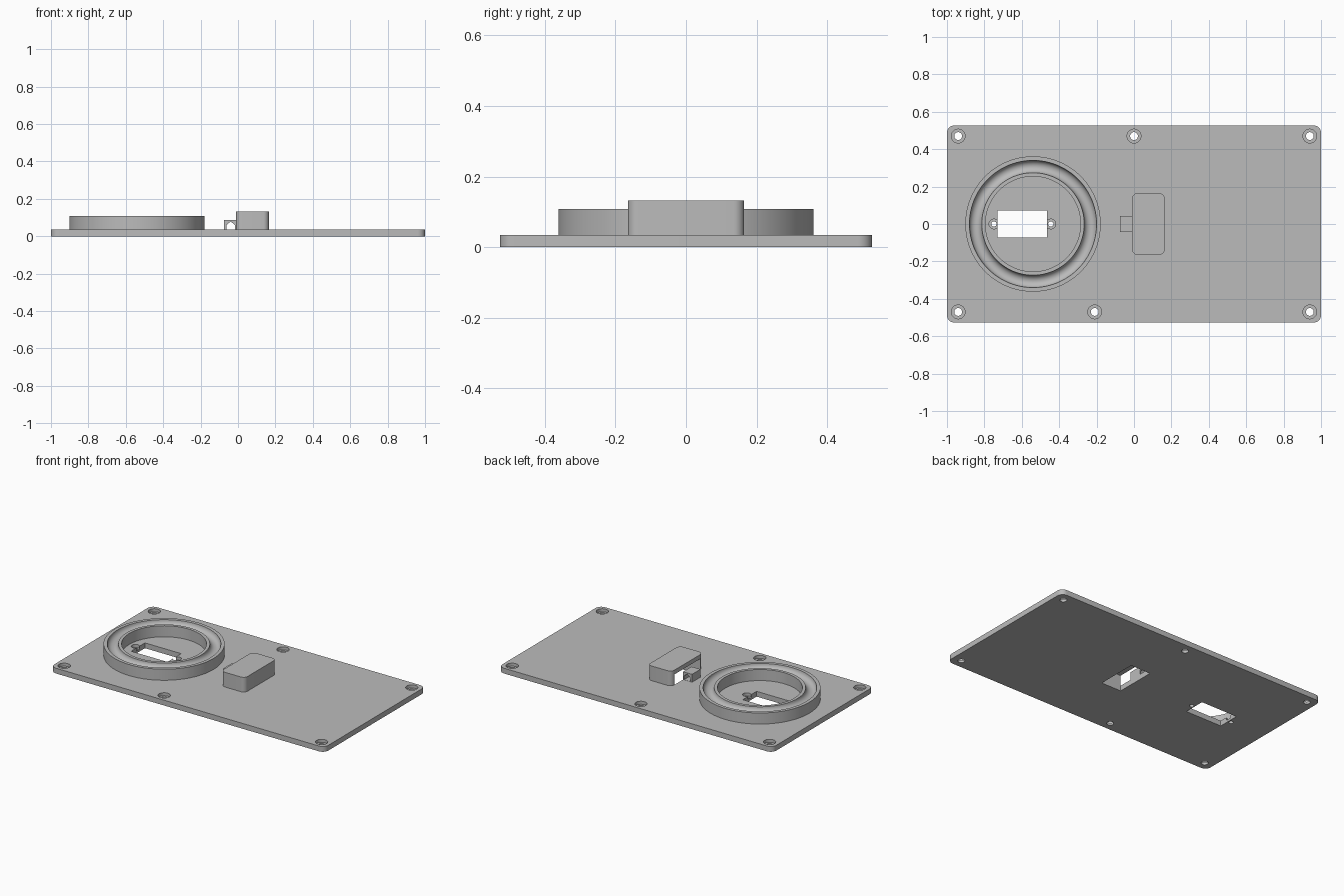
import bpy, bmesh, math
from mathutils import Matrix

cube = bpy.data.objects.get("Cube")
if cube:
    bpy.data.objects.remove(cube, do_unlink=True)

grey = bpy.data.materials.new("plain grey")
grey.use_nodes = True
GREY = (0.5, 0.5, 0.5, 1)
grey.diffuse_color = GREY
grey.node_tree.nodes["Principled BSDF"].inputs["Base Color"].default_value = GREY


def make(name, bm):
    bmesh.ops.recalc_face_normals(bm, faces=bm.faces)
    mesh = bpy.data.meshes.new(name)
    bm.to_mesh(mesh)
    bm.free()
    mesh.materials.append(grey)
    obj = bpy.data.objects.new(name, mesh)
    bpy.context.collection.objects.link(obj)
    return obj


def prism(name, outline, low, high, along="z"):
    """Extrude an outline from low to high, along z or along y."""
    bm = bmesh.new()
    place = (lambda a, b, h: (a, b, h)) if along == "z" else (lambda a, b, h: (a, h, b))
    face = bm.faces.new([bm.verts.new(place(a, b, low)) for a, b in outline])
    grown = bmesh.ops.extrude_face_region(bm, geom=[face])["geom"]
    shift = place(0, 0, high - low)
    bmesh.ops.translate(bm, vec=shift, verts=[g for g in grown if isinstance(g, bmesh.types.BMVert)])
    return make(name, bm)


def rectangle(x0, x1, y0, y1, radius=0, steps=8):
    if not radius:
        return [(x0, y0), (x1, y0), (x1, y1), (x0, y1)]
    centres = [(x1 - radius, y1 - radius), (x0 + radius, y1 - radius),
               (x0 + radius, y0 + radius), (x1 - radius, y0 + radius)]
    points = []
    for quarter, (cx, cy) in enumerate(centres):
        for i in range(steps + 1):
            a = (quarter + i / steps) * math.pi / 2
            points.append((cx + radius * math.cos(a), cy + radius * math.sin(a)))
    return points


def circle(cx, cy, radius, steps=32):
    angles = [2 * math.pi * i / steps for i in range(steps)]
    return [(cx + radius * math.cos(a), cy + radius * math.sin(a)) for a in angles]


def activate(obj):
    bpy.ops.object.select_all(action="DESELECT")
    obj.select_set(True)
    bpy.context.view_layer.objects.active = obj


def cut(obj, cutter):
    mod = obj.modifiers.new("cut", "BOOLEAN")
    mod.operation = "DIFFERENCE"
    mod.solver = "EXACT"
    mod.object = cutter
    activate(obj)
    bpy.ops.object.modifier_apply(modifier=mod.name)
    bpy.data.objects.remove(cutter, do_unlink=True)


def smooth(obj):
    activate(obj)
    bpy.ops.object.shade_smooth_by_angle(angle=math.radians(30))


TOP = 0.035
RING_X = -0.54

# Base plate with counterbored screw holes
plate = prism("base_plate", rectangle(-1, 1, -0.527, 0.527, 0.04), 0, TOP)


def screw_hole(x, y, head, shaft, seat):
    cut(plate, prism("head_cutter", circle(x, y, head), seat, 0.1))
    cut(plate, prism("shaft_cutter", circle(x, y, shaft), -0.1, 0.1))


for x, y in [(-0.94, 0.47), (0, 0.47), (0.94, 0.47), (-0.94, -0.47), (-0.21, -0.47), (0.94, -0.47)]:
    screw_hole(x, y, 0.037, 0.021, 0.015)

# Socket window with its two small screws, and the opening under the housing
cut(plate, prism("window_cutter", rectangle(-0.73, -0.465, -0.072, 0.072), -0.1, 0.1))
for x in (-0.749, -0.445):
    screw_hole(x, 0, 0.026, 0.014, 0.015)
cut(plate, prism("opening_cutter", rectangle(-0.01, 0.135, -0.135, 0.135), -0.1, 0.1))
smooth(plate)

# Round collar with a concave groove in its top
groove = [(0.307 - 0.033 * math.cos(math.pi * i / 12), 0.108 - 0.033 * math.sin(math.pi * i / 12))
          for i in range(13)]
profile = [(0.254, 0.03), (0.254, 0.108)] + groove + [(0.362, 0.108), (0.362, 0.03)]
bm = bmesh.new()
SIDES = 96
loops = []
for s in range(SIDES):
    turn = Matrix.Rotation(2 * math.pi * s / SIDES, 3, "Z")
    loops.append([bm.verts.new(turn @ Matrix.Translation((r, 0, z)).translation) for r, z in profile])
for s in range(SIDES):
    a, b = loops[s], loops[(s + 1) % SIDES]
    for i in range(len(profile)):
        j = (i + 1) % len(profile)
        bm.faces.new((a[i], b[i], b[j], a[j]))
collar = make("round_collar", bm)
collar.location.x = RING_X
smooth(collar)

# Hollow housing, open towards the collar
housing = prism("housing", rectangle(-0.01, 0.165, -0.165, 0.165, 0.03), TOP, 0.132)
cut(housing, prism("cavity_cutter", rectangle(-0.1, 0.135, -0.135, 0.135), -0.1, 0.104))
smooth(housing)

# Small strap bracket with a gabled tunnel
bracket = prism("strap_bracket", rectangle(-0.075, -0.01, -0.044, 0.044), TOP, 0.087)
tunnel = [(-0.062, 0.036), (-0.016, 0.036), (-0.016, 0.06), (-0.039, 0.079), (-0.062, 0.06)]
cut(bracket, prism("tunnel_cutter", tunnel, -0.1, 0.1, along="y"))
